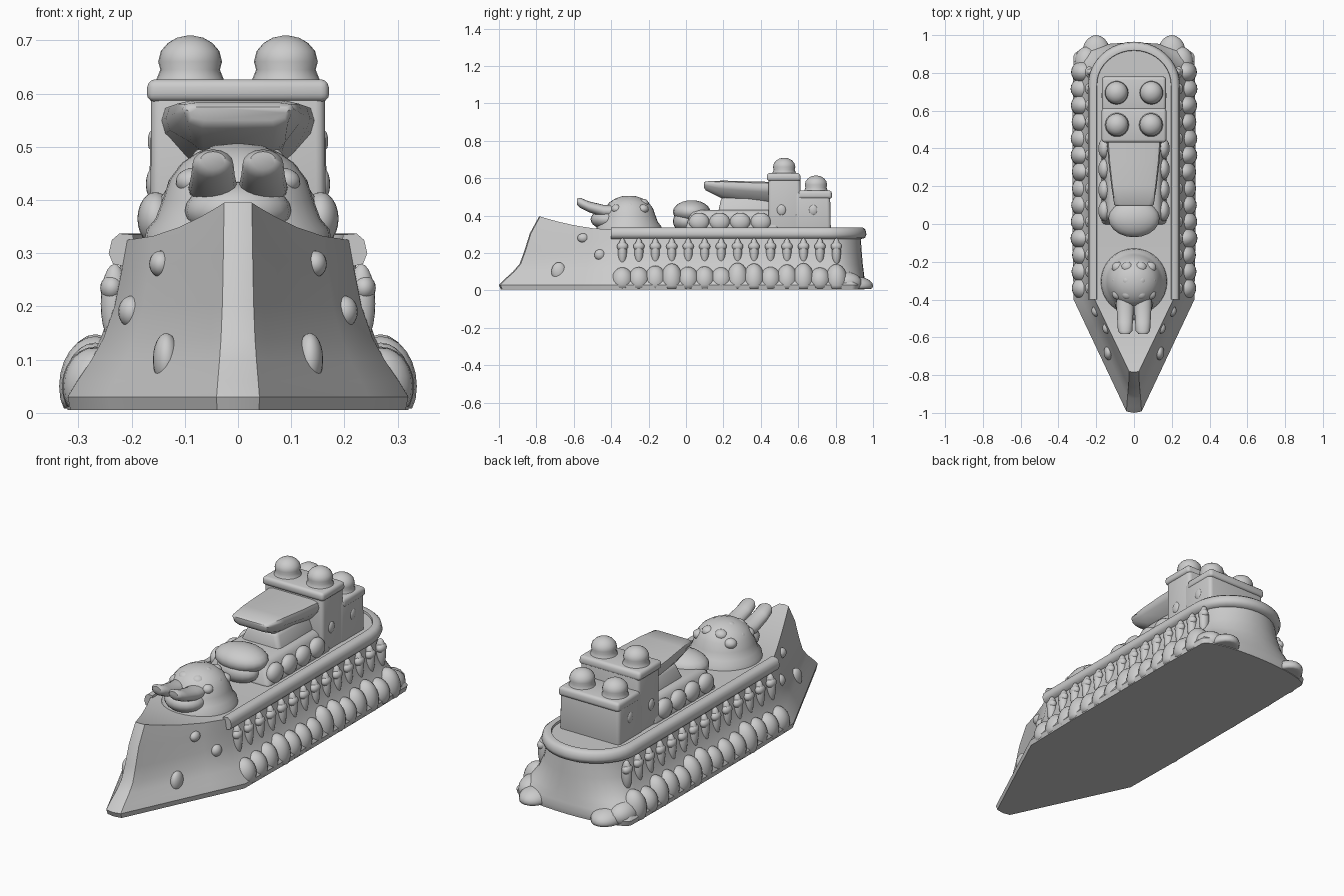
import bpy, bmesh, random
from math import sin, cos, pi
from mathutils import Vector, Matrix

if "Cube" in bpy.data.objects:
    bpy.data.objects.remove(bpy.data.objects["Cube"])

random.seed(4)


def finish(name, bm, angle=40):
    bmesh.ops.recalc_face_normals(bm, faces=bm.faces[:])
    me = bpy.data.meshes.new(name)
    bm.to_mesh(me)
    bm.free()
    ob = bpy.data.objects.new(name, me)
    bpy.context.collection.objects.link(ob)
    bpy.ops.object.select_all(action='DESELECT')
    ob.select_set(True)
    bpy.context.view_layer.objects.active = ob
    bpy.ops.object.shade_smooth_by_angle(angle=angle * pi / 180)
    return ob


def loft(name, rings, angle=40, caps=True):
    """Skin a list of equal-length closed rings."""
    bm = bmesh.new()
    vs = [[bm.verts.new(p) for p in r] for r in rings]
    n = len(rings[0])
    for a, b in zip(vs, vs[1:]):
        for i in range(n):
            bm.faces.new((a[i], a[(i + 1) % n], b[(i + 1) % n], b[i]))
    if caps:
        bm.faces.new(vs[0])
        bm.faces.new(vs[-1])
    return finish(name, bm, angle)


def block(name, low, high, bevel=0.02):
    """Tapered rounded box; low/high = (half width, y0, y1, z)."""
    bm = bmesh.new()
    q = [[bm.verts.new(p) for p in ((-w, a, z), (w, a, z), (w, b, z), (-w, b, z))]
         for w, a, b, z in (low, high)]
    bm.faces.new(q[0])
    bm.faces.new(q[1])
    for i in range(4):
        j = (i + 1) % 4
        bm.faces.new((q[0][i], q[0][j], q[1][j], q[1][i]))
    bmesh.ops.recalc_face_normals(bm, faces=bm.faces[:])
    bmesh.ops.bevel(bm, geom=bm.edges[:], offset=bevel, segments=3, profile=0.5, affect='EDGES')
    return finish(name, bm, 50)


def blobs(name, items, mirror=True):
    """Ellipsoids (centre, radii), mirrored across x = 0, cut flat at the ground."""
    bm = bmesh.new()
    for c, s in items:
        for side in ((1, -1) if mirror else (1,)):
            m = Matrix.Translation((c[0] * side, c[1], c[2])) @ Matrix.Diagonal((*s, 1))
            bmesh.ops.create_uvsphere(bm, u_segments=20, v_segments=12, radius=1, matrix=m)
    for v in bm.verts:
        v.co.z = max(v.co.z, 0.008)
    return finish(name, bm, 80)


def turned(name, profile, cx, cy, n=32):
    return loft(name, [[(cx + r * cos(2 * pi * i / n), cy + r * sin(2 * pi * i / n), z)
                        for i in range(n)] for z, r in profile])


# Hull: levels of (z, half width, bow tip y, stern y, stern rounding)
levels = [(0.005, .315, -.99, .955, .07), (.03, .32, -1.0, .96, .07), (.06, .302, -.97, .955, .09),
          (.10, .275, -.925, .95, .13), (.14, .253, -.89, .945, .17), (.20, .232, -.865, .94, .19),
          (.27, .218, -.835, .935, .2), (.325, .208, -.785, .93, .2)]


def half_outline(z, w, tip, stern, rnd):
    pts = [(0, tip)]
    for t in (.06, .15, .3, .5, .75, 1):
        x = w * min(t + .07 * (1 - t), 1)
        pts.append((x, tip + (-.4 - tip) * (t - .05 * (1 - t))))
    pts += [(w + .005, y) for y in (-.1, .2, .4, .6)]
    pts += [(w * cos(a * pi / 16), stern - rnd + rnd * sin(a * pi / 16)) for a in range(0, 9)]
    # sheer: the deck edge climbs toward the bow
    return [(x, y, z * (1 + .22 * max(0, (-.4 - y) / .385) ** 1.7 * (z / .325) ** 4)) for x, y in pts]


bm = bmesh.new()
grid = []
for lv in levels:
    h = half_outline(*lv)
    R = [bm.verts.new(p) for p in h]
    L = [R[0]] + [bm.verts.new((-x, y, z)) for x, y, z in h[1:-1]] + [R[-1]]
    grid.append((R, L))
for (R0, L0), (R1, L1) in zip(grid, grid[1:]):
    for A, B in ((R0, R1), (L0, L1)):
        for i in range(len(A) - 1):
            bm.faces.new((A[i], A[i + 1], B[i + 1], B[i]))
for R, L in (grid[0], grid[-1]):
    for i in range(len(R) - 1):
        quad = [R[i], R[i + 1], L[i + 1], L[i]]
        bm.faces.new(list(dict.fromkeys(quad)))
finish("hull", bm, 32)

# Rail running round the deck edge and stern
path = [(.213, y) for y in (-.4, -.2, 0, .1, .25, .4, .6, .72)]
path += [(.213 * cos(a * pi / 20), .735 + .2 * sin(a * pi / 20)) for a in range(1, 11)]
path += [(-x, y) for x, y in reversed(path[:-1])]
section = [(-.02, .31), (-.015, .335), (.01, .337), (.024, .325), (.03, .3), (.022, .28), (0, .275)]
rings = []
for i, p in enumerate(path):
    a, b = path[max(i - 1, 0)], path[min(i + 1, len(path) - 1)]
    t = Vector((b[0] - a[0], b[1] - a[1])).normalized()
    rings.append([(p[0] + t.y * u, p[1] - t.x * u, z) for u, z in section])
loft("deck_rail", rings, 60)

# Buttress columns and the rough skirt at the waterline
ys = [-.34 + .088 * i for i in range(14)]
blobs("side_columns", [((.232, y, .205), (.026, .024, .075)) for y in ys])
blobs("column_heads", [((.237, y, .235), (.022, .03, .024)) for y in ys])
blobs("skirt_lumps", [((.268, y, .05), (.065 + random.uniform(-.006, .004), .06,
                                        .085 + random.uniform(-.015, .015))) for y in ys])
blobs("stern_lobes", [((.2, .9, .025), (.075, .1, .05)), ((.25, .85, .04), (.065, .09, .06))])

# Bow fittings
blobs("bow_bumps", [((.135, -.68, .1), (.025, .04, .05)), ((.145, -.55, .28), (.022, .03, .025)),
                    ((.2, -.46, .19), (.025, .03, .03))])

# Front gun turret
turned("turret", [(.31, .178), (.345, .172), (.365, .155), (.40, .142), (.44, .128),
                  (.47, .105), (.49, .075), (.503, .04), (.506, .01)], 0, -.305)
blobs("turret_plates", [((x, -.3 + dy, .485 - .5 * x * x * 10 - abs(dy) * .2), (.032, .03, .025))
                        for x in (.035, .085) for dy in (-.07, 0, .07)])
for side, tag in ((1, "right"), (-1, "left")):
    bar = [(-.34, .42, .04), (-.44, .425, .038), (-.52, .447, .034), (-.565, .468, .032), (-.582, .474, .02)]
    loft("barrel_" + tag, [[(side * .047 + r * 1.2 * cos(k * pi / 8), y, z + r * .85 * sin(k * pi / 8))
                            for k in range(16)] for y, z, r in bar], 50)
blobs("gun_mount", [((0, -.42, .38), (.1, .09, .055))], False)

# Middle superstructure
block("cabin_base", (.18, -.01, .5, .31), (.135, .03, .5, .43), .025)
blobs("cabin_dome", [((0, .03, .42), (.135, .1, .062)), ((0, .0, .37), (.11, .07, .06))], False)
blobs("cabin_side_lumps", [((.155, y, .365), (.034, .055, .05)) for y in (.07, .18, .29, .4)])
block("bridge_neck", (.115, .17, .47, .41), (.08, .19, .47, .5), .02)

# Overhanging bridge, pointed in side view
stations = [(.095, .095, .08, .575, .55), (.105, .105, .085, .583, .535), (.2, .12, .08, .587, .488),
            (.33, .135, .075, .583, .468), (.46, .145, .09, .58, .455)]
rings = []
for y, wt, wb, zt, zb in stations:
    h = zt - zb
    half = [(wt * .75, zt), (wt * .95, zt - h * .06), (wt, zt - h * .25), (wt * .95, zt - h * .45),
            (wb * 1.1, zb + h * .2), (wb * .8, zb)]
    rings.append([(x, y, z) for x, z in half] + [(-x, y, z) for x, z in reversed(half)])
loft("bridge", rings, 50)

# Rear tower in two steps, with rims and domes
block("tower_front", (.165, .44, .62, .3), (.163, .44, .61, .62), .018)
block("tower_front_rim", (.172, .432, .615, .585), (.17, .432, .61, .627), .015)
block("tower_back", (.168, .58, .775, .3), (.165, .58, .77, .53), .018)
block("tower_back_rim", (.17, .6, .782, .49), (.168, .6, .778, .535), .015)
blobs("tower_side_bosses", [((.16, y, .43), (.013, .025, .03)) for y in (.51, .68)])
for side, tag in ((1, "right"), (-1, "left")):
    for part, x, y, z in (("front", .09, .525, .615), ("back", .092, .695, .52)):
        turned("dome_%s_%s" % (part, tag),
               [(z - .01, .072), (z + .015, .062), (z + .03, .056), (z + .045, .06), (z + .065, .055),
                (z + .08, .042), (z + .09, .025), (z + .094, .006)], side * x, y, 24)
